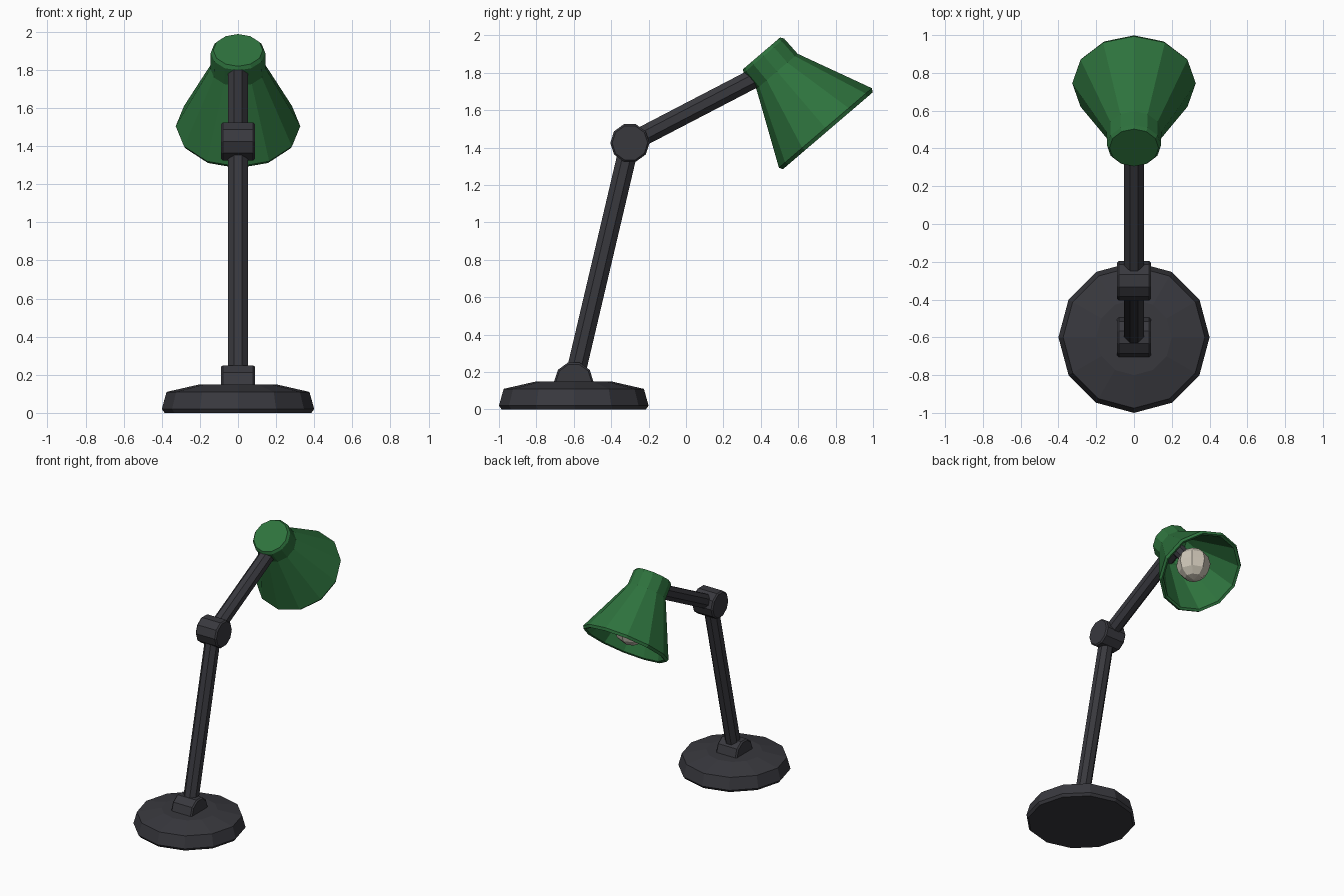
import bpy, bmesh
from math import sin, cos, pi, atan2, hypot
from mathutils import Matrix, Vector

if "Cube" in bpy.data.objects:
    bpy.data.objects.remove(bpy.data.objects["Cube"], do_unlink=True)


def material(name, rgb):
    m = bpy.data.materials.new(name)
    m.use_nodes = True
    m.diffuse_color = (*rgb, 1)
    m.node_tree.nodes["Principled BSDF"].inputs["Base Color"].default_value = (*rgb, 1)
    return m


charcoal = material("charcoal metal", (0.04, 0.04, 0.048))
green = material("green enamel", (0.027, 0.17, 0.047))
warm_white = material("warm white glass", (0.62, 0.57, 0.48))


def finish(name, bm, mat, matrix):
    bmesh.ops.recalc_face_normals(bm, faces=bm.faces)
    mesh = bpy.data.meshes.new(name)
    bm.to_mesh(mesh)
    bm.free()
    mesh.materials.append(mat)
    obj = bpy.data.objects.new(name, mesh)
    obj.matrix_world = matrix
    bpy.context.collection.objects.link(obj)
    return obj


def lathe(name, profile, sides, mat, matrix, phase=0.0):
    """Turn (radius, height) points round local z, capping both ends."""
    bm = bmesh.new()
    rings = []
    for r, z in profile:
        angles = [phase + 2 * pi * i / sides for i in range(sides)]
        rings.append([bm.verts.new((r * cos(a), r * sin(a), z)) for a in angles])
    for low, high in zip(rings, rings[1:]):
        for i in range(sides):
            j = (i + 1) % sides
            bm.faces.new((low[i], low[j], high[j], high[i]))
    bm.faces.new(rings[0])
    bm.faces.new(rings[-1])
    return finish(name, bm, mat, matrix)


def aim(y, z, dy, dz):
    """Place local z along a direction in the side plane."""
    return Matrix.Translation((0, y, z)) @ Matrix.Rotation(-atan2(dy, dz), 4, "X")


# Heavy round base
lathe("base", [(0.385, 0), (0.4, 0.02), (0.375, 0.11), (0.2, 0.15)], 12,
      charcoal, Matrix.Translation((0, -0.6, 0)))

# Pivots lying across the lamp
foot, elbow, head = Vector((-0.6, 0.15)), Vector((-0.3, 1.425)), Vector((0.44, 1.81))
across = Matrix(((0, 0, 1), (1, 0, 0), (0, 1, 0))).to_4x4()
pivot = [(0.095, -0.09), (0.105, -0.08), (0.105, 0.08), (0.095, 0.09)]
for name, p in (("base_pivot", foot), ("elbow_pivot", elbow)):
    lathe(name, pivot, 10, charcoal, Matrix.Translation((0, p.x, p.y)) @ across)

# Octagonal arms
for name, a, b in (("lower_arm", foot, elbow), ("upper_arm", elbow, head)):
    d = b - a
    lathe(name, [(0.056, 0), (0.056, d.length)], 8, charcoal,
          aim(a.x, a.y, d.x, d.y), pi / 8)

# Hollow shade: outside wall, rolled rim, inside wall
tilt = aim(0.404, 1.904, 0.65, -0.76)
lathe("shade", [(0.13, 0), (0.143, 0.018), (0.145, 0.127), (0.327, 0.525),
                (0.316, 0.545), (0.298, 0.538), (0.125, 0.14), (0.12, 0.03)],
      12, green, tilt)

# Socket and bulb
lathe("bulb_socket", [(0.05, 0.03), (0.05, 0.31)], 8, charcoal, tilt)
bm = bmesh.new()
bmesh.ops.create_uvsphere(bm, u_segments=8, v_segments=6, radius=0.125)
finish("bulb", bm, warm_white, Matrix.Translation(tilt @ Vector((0, 0, 0.41))))
